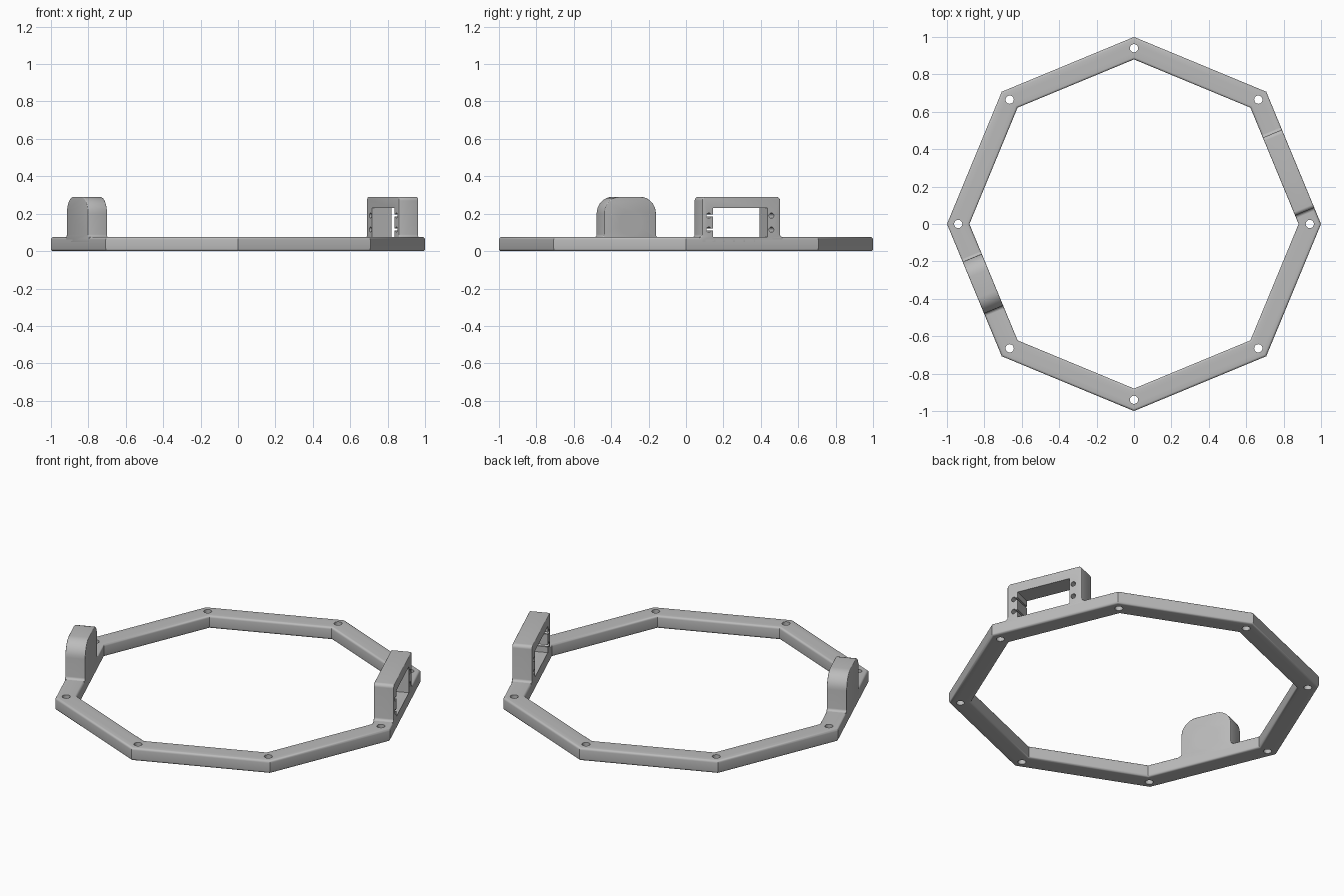
import bpy, bmesh, math
from mathutils import Matrix, Vector

if "Cube" in bpy.data.objects:
    bpy.data.objects.remove(bpy.data.objects["Cube"], do_unlink=True)

RING_H, R_OUT, R_IN = 0.075, 1.0, 0.88
SIDE = math.pi / 8                       # direction of a ring side's middle
A_OUT, A_IN = R_OUT * math.cos(SIDE), R_IN * math.cos(SIDE)
ROUND = 0.013

grey = bpy.data.materials.new("plain grey")
grey.use_nodes = True
grey.diffuse_color = (0.5, 0.5, 0.5, 1)
grey.node_tree.nodes["Principled BSDF"].inputs["Base Color"].default_value = (0.5, 0.5, 0.5, 1)


def to_object(bm, name, frame=None):
    if frame:
        bm.transform(frame)
    bmesh.ops.recalc_face_normals(bm, faces=bm.faces)
    mesh = bpy.data.meshes.new(name)
    bm.to_mesh(mesh)
    bm.free()
    mesh.materials.append(grey)
    obj = bpy.data.objects.new(name, mesh)
    bpy.context.collection.objects.link(obj)
    return obj


def arc(cx, cz, r, start, end, steps=8):
    angles = [math.radians(start + (end - start) * i / steps) for i in range(steps + 1)]
    return [(cx + r * math.cos(a), cz + r * math.sin(a)) for a in angles]


def side_frame(turn):
    """Local axes: x outward, y along the ring side, z up."""
    return Matrix.Rotation(SIDE + turn, 4, "Z")


def prism(outline, x0, x1, bevel=0):
    """Extrude a (y, z) outline from x0 to x1, rounding the rims."""
    bm = bmesh.new()
    face = bm.faces.new([bm.verts.new((x0, y, z)) for y, z in outline])
    moved = bmesh.ops.extrude_face_region(bm, geom=[face], use_keep_orig=True)["geom"]
    bmesh.ops.translate(bm, verts=[v for v in moved if isinstance(v, bmesh.types.BMVert)],
                        vec=Vector((x1 - x0, 0, 0)))
    if bevel:
        rims = [e for e in bm.edges if abs(e.verts[0].co.x - e.verts[1].co.x) < 1e-5]
        bmesh.ops.bevel(bm, geom=rims, offset=bevel, segments=3, profile=0.5,
                        affect="EDGES", clamp_overlap=True)
    return bm


def box(y0, y1, z0, z1):
    return [(y0, z0), (y1, z0), (y1, z1), (y0, z1)]


def cut(obj, cutters):
    """Subtract each cutter and discard it."""
    bpy.context.view_layer.objects.active = obj
    for cutter in cutters:
        mod = obj.modifiers.new("cut", "BOOLEAN")
        mod.operation, mod.solver, mod.object = "DIFFERENCE", "EXACT", cutter
        bpy.ops.object.modifier_apply(modifier=mod.name)
        bpy.data.objects.remove(cutter, do_unlink=True)


def smooth(obj):
    bpy.ops.object.select_all(action="DESELECT")
    obj.select_set(True)
    bpy.context.view_layer.objects.active = obj
    bpy.ops.object.shade_smooth_by_angle(angle=math.radians(32))


def tab_outline(y0, y1, top, corner, fillet):
    """Upright tab with rounded shoulders and flared feet."""
    base, sunk = RING_H + fillet, RING_H - 0.03
    return ([(y0 - fillet, sunk), (y1 + fillet, sunk)]
            + arc(y1 + fillet, base, fillet, 270, 180, 5)
            + arc(y1 - corner, top - corner, corner, 0, 90)
            + arc(y0 + corner, top - corner, corner, 90, 180)
            + arc(y0 - fillet, base, fillet, 0, -90, 5))


# Eight-sided ring: rounded section swept in eight straight steps
b = ROUND
section = (arc(R_OUT - b, b, b, -90, 0, 4) + arc(R_OUT - b, RING_H - b, b, 0, 90, 4)
           + arc(R_IN + b, RING_H - b, b, 90, 180, 4) + arc(R_IN + b, b, b, 180, 270, 4))
bm = bmesh.new()
loop = [bm.verts.new((r, 0, z)) for r, z in section]
edges = [bm.edges.new((loop[i - 1], loop[i])) for i in range(len(loop))]
bmesh.ops.spin(bm, geom=loop + edges, cent=(0, 0, 0), axis=(0, 0, 1),
               angle=math.tau, steps=8)
bmesh.ops.remove_doubles(bm, verts=bm.verts, dist=1e-4)
ring = to_object(bm, "octagon_ring")

# Screw holes at the ring corners
holes = []
for i in range(8):
    bm = bmesh.new()
    spot = Matrix.Rotation(i * math.pi / 4, 4, "Z") @ Matrix.Translation((0.94, 0, RING_H / 2))
    bmesh.ops.create_cone(bm, cap_ends=True, segments=24, radius1=0.022, radius2=0.022,
                          depth=0.2, matrix=spot)
    holes.append(to_object(bm, "corner_hole_cutter"))
cut(ring, holes)
smooth(ring)

# Motor bracket: window, four screw holes, two of them slotted into the window
left = side_frame(0)
bracket = to_object(prism(tab_outline(-0.288, 0.163, 0.29, 0.02, 0.014), A_IN, A_OUT, 0.012),
                    "motor_bracket", left)
shapes = [box(-0.226, 0.088, RING_H, 0.23)]
for z in (0.115, 0.19):
    shapes += [arc(y, z, 0.014, 0, 345, 23) for y in (-0.25, 0.112)]
    shapes.append(box(-0.25, -0.22, z - 0.006, z + 0.006))
cut(bracket, [to_object(prism(s, 0.7, 1.0), "bracket_cutter", left) for s in shapes])
smooth(bracket)

# Bearing bracket on the opposite side, with a blind round socket facing inward
right = side_frame(math.pi)
bearing = to_object(prism(tab_outline(-0.164, 0.136, 0.29, 0.09, 0.014), A_IN, A_OUT, 0.012),
                    "bearing_bracket", right)
socket = prism(arc(-0.014, 0.15, 0.066, 0, 350, 35), A_IN - 0.05, A_IN + 0.08)
cut(bearing, [to_object(socket, "socket_cutter", right)])
smooth(bearing)
